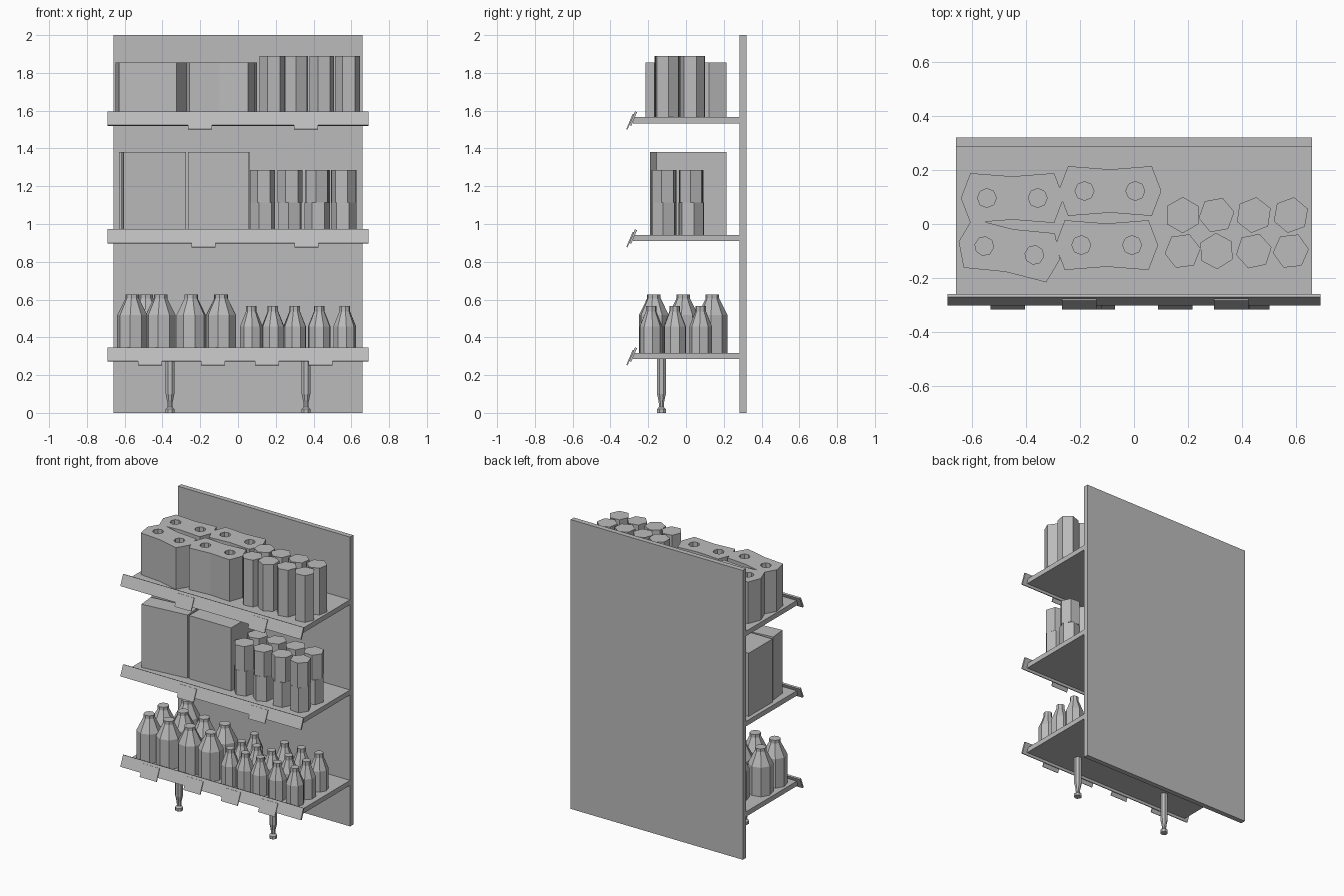
import bpy, bmesh, random
from math import cos, sin, pi, radians
from mathutils import Matrix, Vector

random.seed(4)
if "Cube" in bpy.data.objects:
    bpy.data.objects.remove(bpy.data.objects["Cube"], do_unlink=True)

grey = bpy.data.materials.new("plain grey")
grey.use_nodes = True
GREY = (0.5, 0.5, 0.5, 1)
grey.diffuse_color = GREY
grey.node_tree.nodes["Principled BSDF"].inputs["Base Color"].default_value = GREY


def finish(name, bm, location=(0, 0, 0), turn=0, tilt=0):
    bmesh.ops.recalc_face_normals(bm, faces=bm.faces)
    mesh = bpy.data.meshes.new(name)
    bm.to_mesh(mesh)
    bm.free()
    mesh.materials.append(grey)
    ob = bpy.data.objects.new(name, mesh)
    ob.location = location
    ob.rotation_euler = (tilt, 0, turn)
    bpy.context.collection.objects.link(ob)
    return ob


def box(name, size, location, turn=0, tilt=0):
    bm = bmesh.new()
    bmesh.ops.create_cube(bm, size=1, matrix=Matrix.Diagonal((*size, 1)))
    return finish(name, bm, location, turn, tilt)


def lathe(name, profile, sides, location, turn=0):
    """Capped faceted solid from (radius, height) pairs."""
    bm = bmesh.new()
    rings = [[bm.verts.new((r * cos(2 * pi * i / sides), r * sin(2 * pi * i / sides), z))
              for i in range(sides)] for r, z in profile]
    for low, high in zip(rings, rings[1:]):
        for i in range(sides):
            j = (i + 1) % sides
            bm.faces.new((low[i], low[j], high[j], high[i]))
    bm.faces.new(rings[0][::-1])
    bm.faces.new(rings[-1])
    return finish(name, bm, location, turn)


def twin_roll_pack(location, turn, height):
    """Waisted outline with two round holes, extruded upward."""
    bm = bmesh.new()
    corners = [(0.19, 0), (0.155, 0.092), (0, 0.08), (-0.155, 0.092)]
    loops = [corners + [(-x, -y) for x, y in corners]]
    for cx in (-0.094, 0.094):
        loops.append([(cx + 0.035 * cos(pi * i / 4), 0.035 * sin(pi * i / 4)) for i in range(8)])
    edges = []
    for loop in loops:
        verts = [bm.verts.new((x, y, 0)) for x, y in loop]
        edges += [bm.edges.new((verts[i - 1], verts[i])) for i in range(len(verts))]
    bmesh.ops.triangle_fill(bm, edges=edges, use_beauty=True)
    made = bmesh.ops.extrude_face_region(bm, geom=bm.faces[:], use_keep_orig=True)
    top = [v for v in made["geom"] if isinstance(v, bmesh.types.BMVert)]
    bmesh.ops.translate(bm, verts=top, vec=Vector((0, 0, height)))
    return finish("twin_roll_pack", bm, location, turn)


# Back panel
box("back_panel", (1.316, 0.035, 2), (0, 0.302, 1))

# Shelves with tilted label rails and price tags
LOW, MID, TOP = 0.318, 0.943, 1.567
TILT = radians(-23)
tags = {LOW: (-0.467, -0.133, 0.153, 0.438), MID: (-0.183, 0.363), TOP: (-0.202, 0.36)}
for z, tag_xs in tags.items():
    box("shelf", (1.316, 0.565, 0.034), (0, 0.003, z - 0.017))
    box("label_rail", (1.38, 0.012, 0.078), (0, -0.28, z - 0.009), tilt=TILT)
    for x in tag_xs:
        box("price_tag", (0.127, 0.007, 0.087), (x, -0.296, z - 0.026), tilt=TILT)

# Front legs
leg = [(0.025, 0), (0.025, 0.02), (0.014, 0.032), (0.016, 0.06), (0.025, 0.1), (0.025, 0.285)]
for x in (-0.36, 0.36):
    lathe("front_leg", leg, 8, (x, -0.13, 0), pi / 8)

# Top shelf: twin roll packs and tall hexagonal cans
for x, y, turn in [(-0.45, 0.096, 0), (-0.089, 0.122, 0),
                   (-0.461, -0.098, -10), (-0.101, -0.078, 0)]:
    twin_roll_pack((x, y, TOP), radians(turn), 0.288)
for y, turns in [(0.033, (30, 10, 22, 20)), (-0.1, (8, 32, 12, 6))]:
    for x, turn in zip((0.18, 0.305, 0.443, 0.58), turns):
        lathe("tall_can", [(0.067, 0), (0.067, 0.323)], 6, (x, y, TOP), radians(turn))

# Middle shelf: two rows of cartons and stacked cans
H = 0.437
box("front_carton", (0.332, 0.12, H), (-0.446, -0.114, MID + H / 2), turn=radians(5.7))
box("front_carton", (0.322, 0.112, H), (-0.104, -0.101, MID + H / 2))
box("rear_carton", (0.35, 0.26, H), (-0.455, 0.085, MID + H / 2))
box("rear_carton", (0.325, 0.26, H), (-0.1025, 0.085, MID + H / 2))
for y in (-0.117, 0.028):
    for x in (0.13, 0.275, 0.42, 0.56):
        for tier in range(2):
            lathe("stacked_can", [(0.067, 0), (0.067, 0.171)], 6,
                  (x, y, MID + 0.171 * tier), random.uniform(0, pi / 3))

# Bottom shelf: large and small bottles
large = [(0.08, 0), (0.08, 0.2), (0.036, 0.288), (0.036, 0.31)]
small = [(0.06, 0), (0.06, 0.14), (0.028, 0.22), (0.028, 0.248)]
spots = [(x, y) for x in (-0.56, -0.41, -0.248, -0.09) for y in (-0.17, -0.015)]
for x, y in spots + [(-0.485, 0.14)]:
    lathe("large_bottle", large, 8, (x, y, LOW), random.uniform(0, pi / 4))
for y in (-0.185, -0.06, 0.078):
    for x in (0.07, 0.185, 0.3, 0.43, 0.565):
        if not (y > 0 and x == 0.185):
            lathe("small_bottle", small, 8, (x, y, LOW), random.uniform(0, pi / 4))
